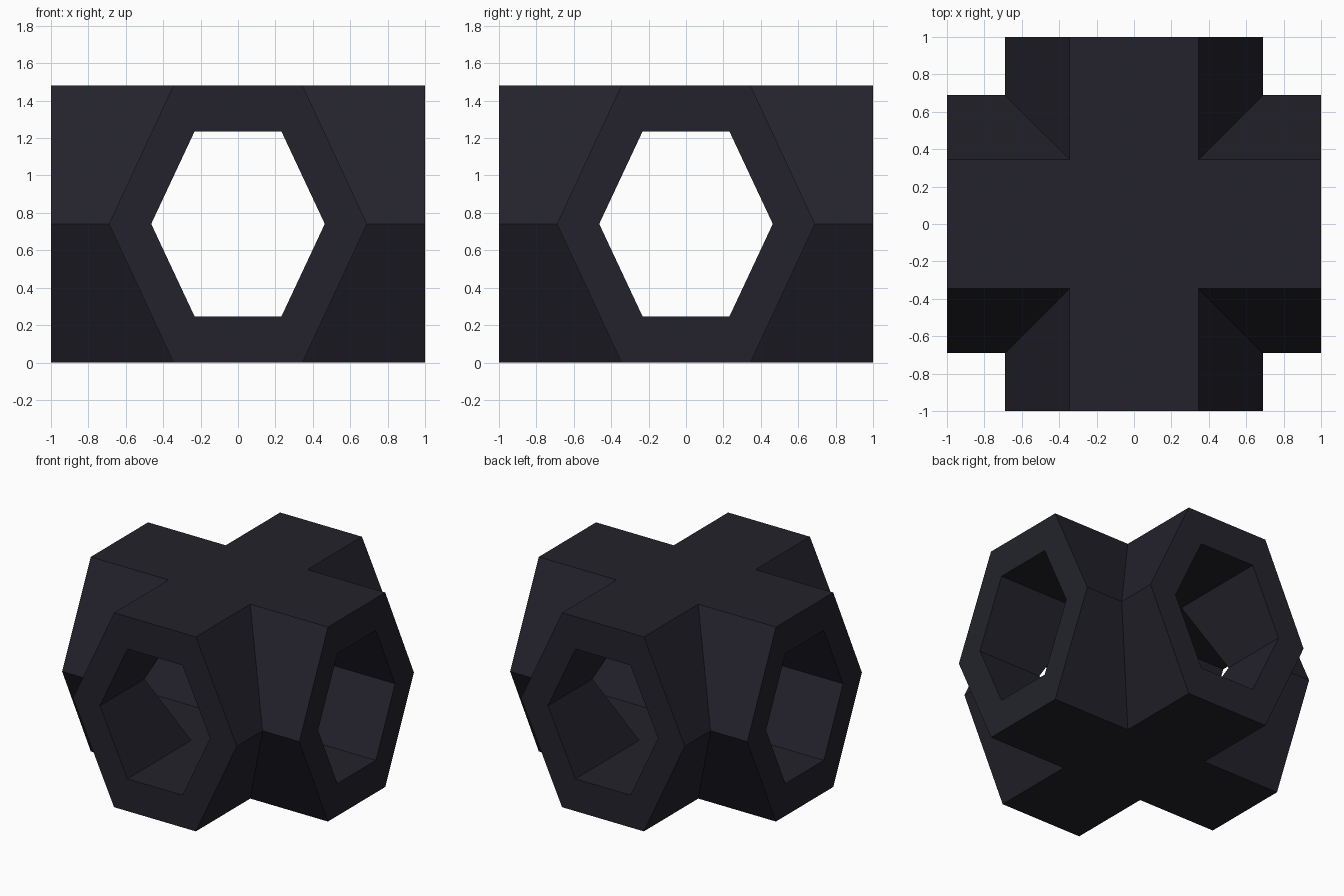
import bpy, bmesh
from mathutils import Matrix
from math import pi

if "Cube" in bpy.data.objects:
    bpy.data.objects.remove(bpy.data.objects["Cube"])

MID, END = 0.741, 1.0


def hexagon(half_width, half_height):
    """Hexagon outline as (x, z) pairs, pointing sideways."""
    w, h = half_width, half_height
    return [(w, MID), (w / 2, MID + h), (-w / 2, MID + h),
            (-w, MID), (-w / 2, MID - h), (w / 2, MID - h)]


outer = hexagon(0.69, MID)
inner = hexagon(0.464, 0.495)
bm = bmesh.new()


def face(points, turn):
    bm.faces.new([bm.verts.new(turn @ Matrix.Translation(p).translation) for p in points])


# Four arms, each mitred against its neighbours along the diagonals
for k in range(4):
    turn = Matrix.Rotation(k * pi / 2, 4, "Z")
    for i in range(6):
        j = (i + 1) % 6
        for ring in (outer, inner):
            (ax, az), (bx, bz) = ring[i], ring[j]
            face([(ax, -END, az), (bx, -END, bz),
                  (bx, -abs(bx), bz), (ax, -abs(ax), az)], turn)
        # Flat rim at the open end
        face([(x, -END, z) for x, z in (outer[i], outer[j], inner[j], inner[i])], turn)

# Central squares closing the top and bottom of both skins
for ring in (outer, inner):
    for x, z in (ring[1], ring[5]):
        face([(x, x, z), (-x, x, z), (-x, -x, z), (x, -x, z)], Matrix.Identity(4))

bmesh.ops.remove_doubles(bm, verts=bm.verts, dist=0.0005)
bmesh.ops.recalc_face_normals(bm, faces=bm.faces)
# Merge the level faces into single crosses
bmesh.ops.dissolve_limit(bm, angle_limit=0.01, verts=bm.verts, edges=bm.edges)

mesh = bpy.data.meshes.new("crossed_hex_tubes")
bm.to_mesh(mesh)
bm.free()
tubes = bpy.data.objects.new("crossed_hex_tubes", mesh)
bpy.context.collection.objects.link(tubes)

# Dark charcoal finish
colour = (0.017, 0.0165, 0.025, 1)
mat = bpy.data.materials.new("dark charcoal")
mat.use_nodes = True
mat.diffuse_color = colour
mat.node_tree.nodes["Principled BSDF"].inputs["Base Color"].default_value = colour
mesh.materials.append(mat)
